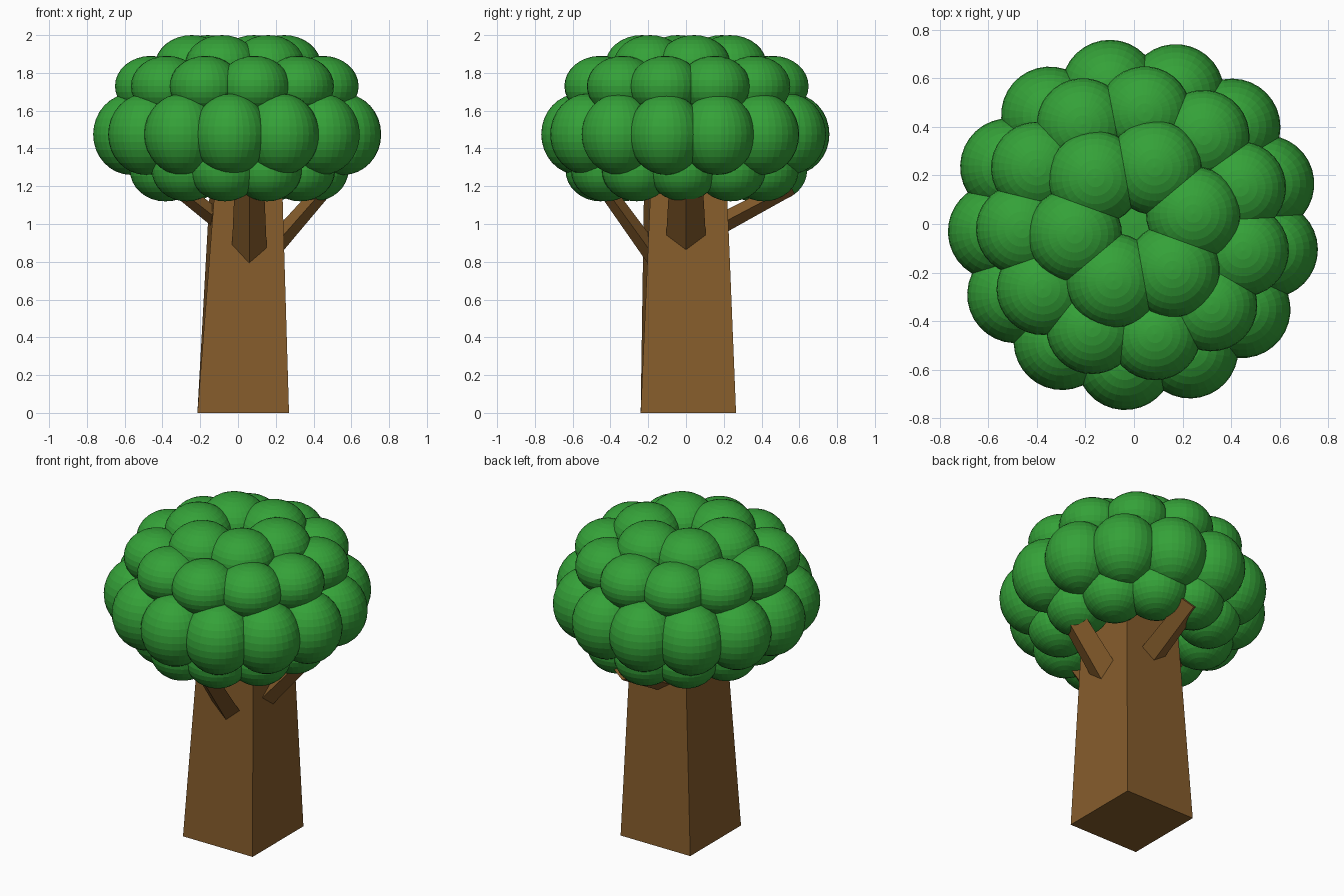
import bpy, bmesh
from math import sin, cos, radians, tau
from mathutils import Matrix, Vector

if "Cube" in bpy.data.objects:
    bpy.data.objects.remove(bpy.data.objects["Cube"])


def material(name, color):
    m = bpy.data.materials.new(name)
    m.diffuse_color = color
    m.use_nodes = True
    m.node_tree.nodes["Principled BSDF"].inputs["Base Color"].default_value = m.diffuse_color
    return m


GREEN = material("leaf_green", (0.035, 0.36, 0.04, 1))
BROWN = material("bark_brown", (0.24, 0.11, 0.025, 1))


def finish(bm, name, mat):
    mesh = bpy.data.meshes.new(name)
    bmesh.ops.recalc_face_normals(bm, faces=bm.faces)
    bm.to_mesh(mesh)
    bm.free()
    mesh.materials.append(mat)
    obj = bpy.data.objects.new(name, mesh)
    bpy.context.collection.objects.link(obj)
    return obj


def puff(bm, center, rh, rv, turn=0):
    mat = (Matrix.Translation(center) @ Matrix.Rotation(turn, 4, 'Z')
           @ Matrix.Diagonal((rh, rh, rv, 1)))
    bmesh.ops.create_uvsphere(bm, u_segments=32, v_segments=16, radius=1, matrix=mat)


def puff_ring(name, count, start, rx, ry, z, rh, rv):
    bm = bmesh.new()
    for i in range(count):
        a = radians(start) + tau * i / count
        puff(bm, (rx * cos(a), ry * sin(a), z), rh, rv, a)
    finish(bm, name, GREEN)


def branch(name, base, direction, half_width, half_height, length):
    # diamond-section prism, started a little inside the trunk
    d = Vector(direction).normalized()
    mid = Vector(base) + d * (length / 2 - 0.12)
    mat = (Matrix.Translation(mid) @ d.to_track_quat('Z', 'Y').to_matrix().to_4x4()
           @ Matrix.Diagonal((half_width, half_height, 1, 1)))
    bm = bmesh.new()
    bmesh.ops.create_cone(bm, cap_ends=True, segments=4, radius1=1, radius2=0.8,
                          depth=length, matrix=mat)
    finish(bm, name, BROWN)


# Trunk: tapered, slightly skewed four-sided block
base = [(-0.215, -0.24), (0.27, -0.24), (0.27, 0.265), (-0.215, 0.265)]
top = [(-0.11, -0.22), (0.23, -0.18), (0.23, 0.21), (-0.14, 0.21)]
bm = bmesh.new()
lo = [bm.verts.new((x, y, 0)) for x, y in base]
hi = [bm.verts.new((x, y, 1.35)) for x, y in top]
bm.faces.new(lo[::-1])
bm.faces.new(hi)
for i in range(4):
    j = (i + 1) % 4
    bm.faces.new((lo[i], lo[j], hi[j], hi[i]))
finish(bm, "trunk", BROWN)

# Branches, one per trunk side
branch("front_branch", (0.06, -0.22, 0.90), (0, -0.21, 0.29), 0.095, 0.05, 0.55)
branch("right_branch", (0.24, 0.0, 0.94), (0.22, 0, 0.25), 0.11, 0.055, 0.5)
branch("back_branch", (0.04, 0.22, 1.02), (0, 0.36, 0.19), 0.09, 0.055, 0.5)
branch("left_branch", (-0.14, 0.0, 1.05), (-0.18, 0, 0.14), 0.09, 0.05, 0.42)

# Foliage: four stacked rings of round puffs
puff_ring("lower_foliage", 11, 260, 0.40, 0.46, 1.285, 0.185, 0.165)
puff_ring("middle_foliage", 13, 17, 0.568, 0.568, 1.475, 0.20, 0.215)
puff_ring("upper_foliage", 11, 19, 0.462, 0.462, 1.73, 0.19, 0.16)
puff_ring("crown_foliage", 6, 10, 0.248, 0.248, 1.84, 0.195, 0.16)

# Inner foliage core that closes the gaps between the puffs
bm = bmesh.new()
puff(bm, (0, 0, 1.53), 0.42, 0.27)
finish(bm, "foliage_core", GREEN)
